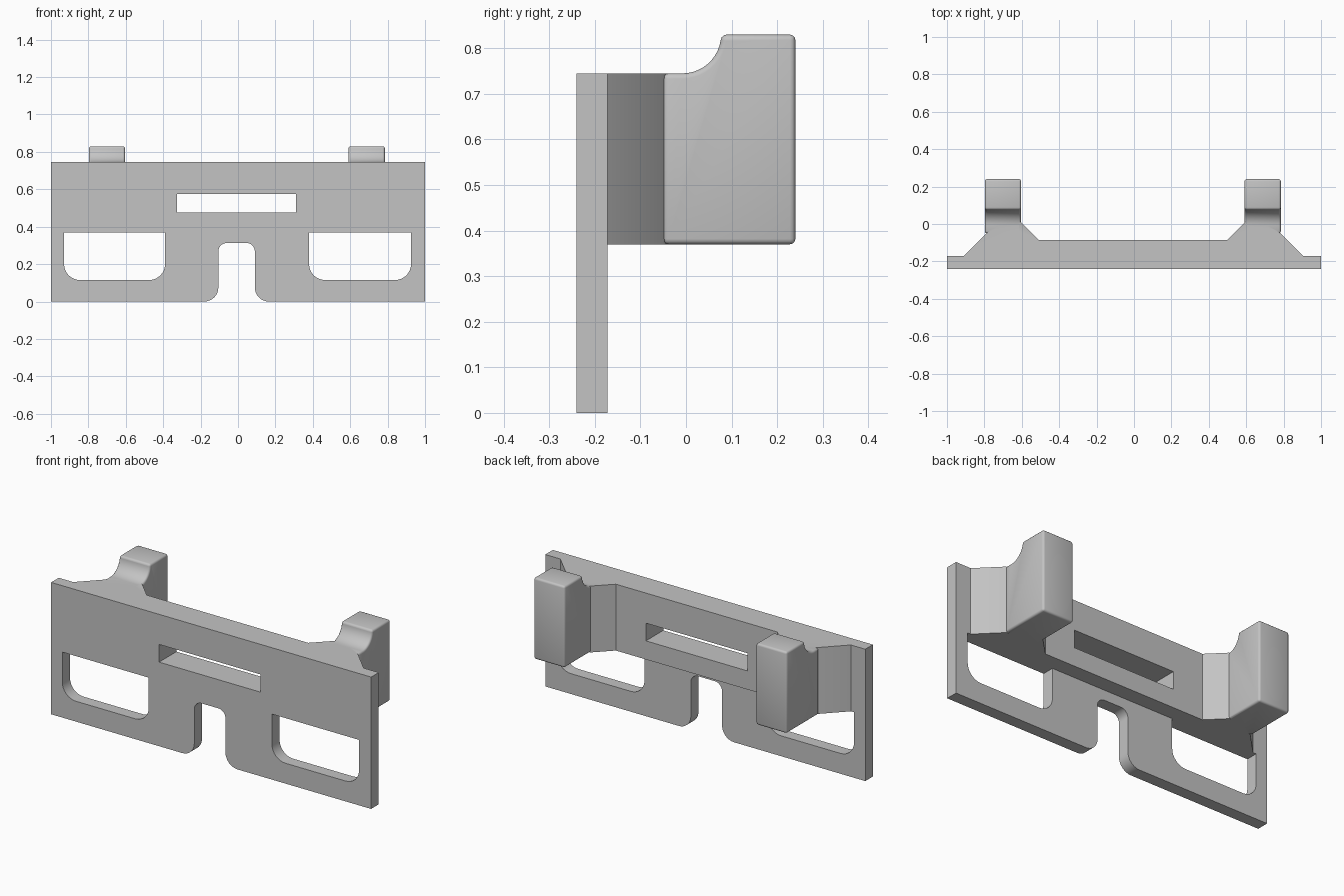
import bpy, bmesh, math
from mathutils import Vector

if "Cube" in bpy.data.objects:
    bpy.data.objects.remove(bpy.data.objects["Cube"])

grey = bpy.data.materials.new("light grey")
grey.diffuse_color = (0.55, 0.55, 0.55, 1)
grey.use_nodes = True
grey.node_tree.nodes["Principled BSDF"].inputs["Base Color"].default_value = grey.diffuse_color


def arc(cx, cz, r, a0, a1, n=8):
    """Points on a circular arc, angles in degrees."""
    return [(cx + r * math.cos(math.radians(a0 + (a1 - a0) * i / n)),
             cz + r * math.sin(math.radians(a0 + (a1 - a0) * i / n))) for i in range(n + 1)]


def extrude(name, points, axis, lo, hi):
    """Extrude a closed 2D profile along an axis (other two axes in xyz order)."""
    bm = bmesh.new()
    verts = []
    for p in points:
        co = list(p)
        co.insert(axis, lo)
        verts.append(bm.verts.new(co))
    face = bm.faces.new(verts)
    out = bmesh.ops.extrude_face_region(bm, geom=[face])
    step = Vector((0, 0, 0))
    step[axis] = hi - lo
    bmesh.ops.translate(bm, vec=step, verts=[g for g in out["geom"] if isinstance(g, bmesh.types.BMVert)])
    bmesh.ops.recalc_face_normals(bm, faces=bm.faces)
    mesh = bpy.data.meshes.new(name)
    bm.to_mesh(mesh)
    bm.free()
    mesh.materials.append(grey)
    obj = bpy.data.objects.new(name, mesh)
    bpy.context.collection.objects.link(obj)
    return obj


def apply(obj, mod):
    bpy.context.view_layer.objects.active = obj
    bpy.ops.object.modifier_apply(modifier=mod.name)


def combine(obj, other, op):
    mod = obj.modifiers.new(op, 'BOOLEAN')
    mod.operation, mod.solver, mod.object = op, 'EXACT', other
    apply(obj, mod)
    bpy.data.objects.remove(other)


FRONT, BACK, LOW, TOP = -0.24, -0.172, 0.37, 0.745

# Front plate with the rounded nose notch in its outline
outline = [(-1, 0)] + arc(-0.18, 0.075, 0.075, -90, 0) + arc(-0.06, 0.268, 0.045, 180, 90) \
    + arc(0.045, 0.268, 0.045, 90, 0) + arc(0.165, 0.075, 0.075, 180, 270) + [(1, 0), (1, TOP), (-1, TOP)]
frame = extrude("frame", outline, 1, FRONT, BACK)

# Two lower windows with rounded bottom corners
for x0, x1 in ((-0.93, -0.39), (0.38, 0.925)):
    r = 0.085
    window = arc(x0 + r, 0.115 + r, r, 180, 270) + arc(x1 - r, 0.115 + r, r, 270, 360) + [(x1, LOW), (x0, LOW)]
    combine(frame, extrude("window_cutter", window, 1, FRONT - 0.1, BACK + 0.1), 'DIFFERENCE')

# Thick rear beam flaring out into a mount at each end
plan = [(-0.91, -0.2), (-0.91, BACK), (-0.79, -0.05), (-0.7, 0.0), (-0.606, 0.01), (-0.511, -0.085),
        (0.498, -0.085), (0.593, 0.01), (0.69, 0.0), (0.784, -0.05), (0.906, BACK), (0.906, -0.2)]
combine(frame, extrude("rear_beam", plan, 2, LOW, TOP), 'UNION')

# Rounded hooks at the rear, with a scooped front top
side = [(-0.05, LOW), (0.24, LOW), (0.24, 0.83), (0.077, 0.83)] \
    + arc(-0.008, 0.83, 0.085, -8, -90, 10) + [(-0.05, TOP)]
for x0, x1 in ((-0.797, -0.604), (0.591, 0.785)):
    hook = extrude("hook", side, 0, x0, x1)
    bevel = hook.modifiers.new("round", 'BEVEL')
    bevel.width, bevel.segments = 0.013, 3
    bevel.limit_method, bevel.angle_limit = 'ANGLE', math.radians(40)
    apply(hook, bevel)
    combine(frame, hook, 'UNION')

# Long slot through the plate and the beam
slot = [(-0.325, 0.475), (0.31, 0.475), (0.31, 0.575), (-0.325, 0.575)]
combine(frame, extrude("slot_cutter", slot, 1, -0.4, 0.1), 'DIFFERENCE')

bpy.ops.object.select_all(action='DESELECT')
frame.select_set(True)
bpy.context.view_layer.objects.active = frame
bpy.ops.object.shade_smooth_by_angle(angle=math.radians(32))
